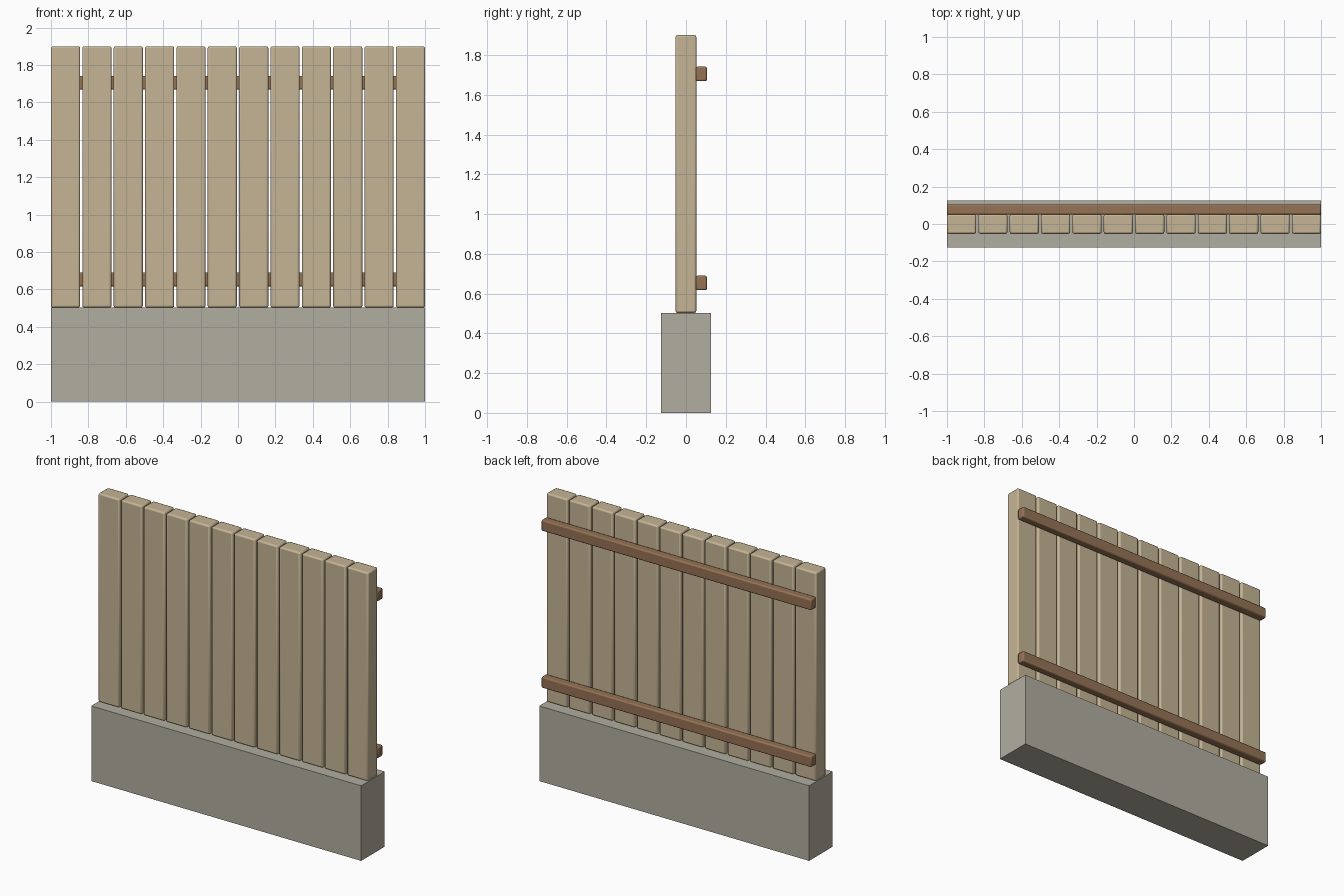
import bpy
import math

default = bpy.data.objects.get("Cube")
if default:
    bpy.data.objects.remove(default, do_unlink=True)


def material(name, color):
    mat = bpy.data.materials.new(name)
    mat.use_nodes = True
    mat.diffuse_color = (*color, 1)
    mat.node_tree.nodes["Principled BSDF"].inputs["Base Color"].default_value = (*color, 1)
    return mat


def box(name, low, high, mat, bevel=0.0):
    """Box between two corners, with optional softened edges."""
    bpy.ops.mesh.primitive_cube_add(size=1, location=[(a + b) / 2 for a, b in zip(low, high)])
    obj = bpy.context.object
    obj.name = name
    obj.scale = [b - a for a, b in zip(low, high)]
    bpy.ops.object.transform_apply(location=False, rotation=False, scale=True)
    obj.data.materials.append(mat)
    if bevel:
        bpy.ops.object.shade_smooth_by_angle(angle=math.radians(60))
        mod = obj.modifiers.new("Soft edges", "BEVEL")
        mod.width = bevel
        mod.segments = 2
        # Keep the bevel ahead of any smoothing modifier
        obj.modifiers.move(len(obj.modifiers) - 1, 0)
        bpy.ops.object.modifier_apply(modifier=mod.name)
        bpy.ops.object.shade_smooth_by_angle(angle=math.radians(60))
    return obj


concrete = material("Grey concrete", (0.44, 0.42, 0.35))
pale_wood = material("Pale wood", (0.56, 0.46, 0.30))
brown_wood = material("Brown wood", (0.30, 0.17, 0.09))

# Foundation wall
WALL_TOP = 0.503
box("foundation_wall", (-1, -0.125, 0), (1, 0.125, WALL_TOP), concrete)

# Upright planks
COUNT, WIDTH = 12, 0.156
pitch = (2 - WIDTH) / (COUNT - 1)
for i in range(COUNT):
    x = -1 + i * pitch
    box(f"plank_{i + 1}", (x, -0.053, WALL_TOP), (x + WIDTH, 0.052, 1.9), pale_wood, 0.01)

# Rails across the back
for name, z in (("lower_rail", 0.617), ("upper_rail", 1.668)):
    box(name, (-1, 0.05, z), (1, 0.105, z + 0.073), brown_wood, 0.008)
